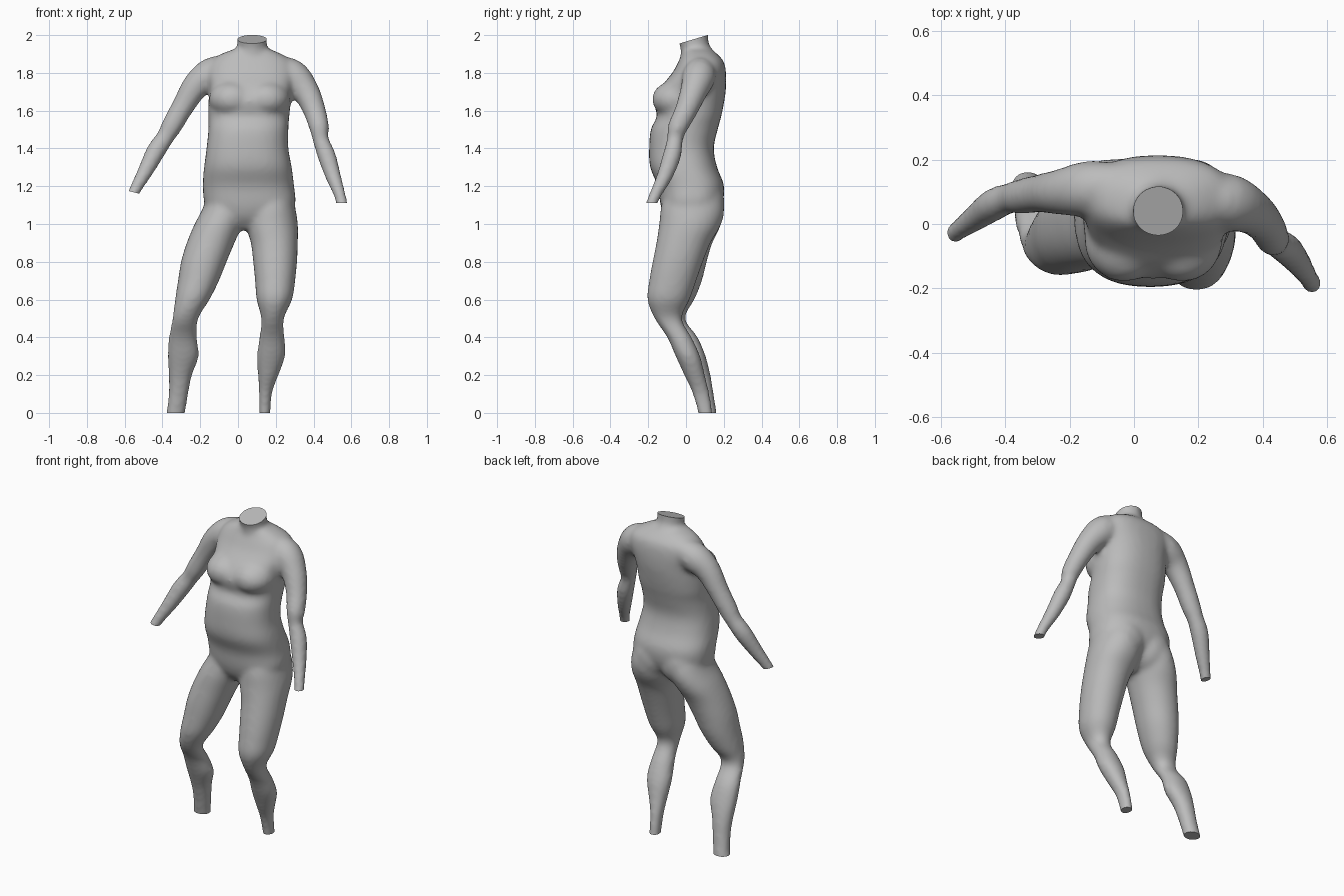
import bpy, bmesh, math
from mathutils import Vector

default_cube = bpy.data.objects.get("Cube")
if default_cube:
    bpy.data.objects.remove(default_cube, do_unlink=True)

SIDES = 32


def material(name, colour):
    mat = bpy.data.materials.new(name)
    mat.use_nodes = True
    mat.diffuse_color = colour
    mat.node_tree.nodes["Principled BSDF"].inputs["Base Color"].default_value = colour
    return mat


def flowing(rows, steps=4):
    """Add in-between rows along a smooth curve through the given rows."""
    result = []
    last = len(rows) - 1
    for i in range(last):
        nearby = [rows[min(max(k, 0), last)] for k in (i - 1, i, i + 1, i + 2)]
        for step in range(steps):
            t = step / steps
            result.append([b + t / 2 * (c - a + t * (2 * a - 5 * b + 4 * c - d
                                                     + t * (3 * (b - c) + d - a)))
                           for a, b, c, d in zip(*nearby)])
    result.append(list(rows[-1]))
    return result


def skin_rings(bm, rings):
    """Bridge successive rings of points into a closed tube."""
    loops = [[bm.verts.new(point) for point in ring] for ring in rings]
    for lower, upper in zip(loops, loops[1:]):
        for i in range(SIDES):
            j = (i + 1) % SIDES
            bm.faces.new((lower[i], lower[j], upper[j], upper[i]))
    bm.faces.new(list(reversed(loops[0])))
    bm.faces.new(loops[-1])


def rounded(angle, power):
    """Unit point on a superellipse."""
    c, s = math.cos(angle), math.sin(angle)
    return (math.copysign(abs(c) ** (2 / power), c),
            math.copysign(abs(s) ** (2 / power), s))


angles = [math.tau * i / SIDES for i in range(SIDES)]


def level_loft(bm, sections, power):
    """Loft level sections given as height, x range, y range."""
    rings = []
    for z, left, right, front, back in flowing(sections):
        ring = []
        for angle in angles:
            u, v = rounded(angle, power)
            ring.append(Vector(((left + right + u * (right - left)) / 2,
                                (front + back + v * (back - front)) / 2, z)))
        rings.append(ring)
    skin_rings(bm, rings)


def limb_loft(bm, path):
    """Loft round sections along a path of x, y, z, radius."""
    path = flowing(path)
    points = [Vector(p[:3]) for p in path]
    last = len(points) - 1
    rings = []
    for i, centre in enumerate(points):
        along = (points[min(i + 1, last)] - points[max(i - 1, 0)]).normalized()
        side = along.cross(Vector((0, 1, 0))).normalized()
        depth = along.cross(side)
        radius = path[i][3]
        rings.append([centre + radius * (side * math.cos(a) + depth * math.sin(a))
                      for a in angles])
    skin_rings(bm, rings)


def swelling(bm, centre, size):
    """Ellipsoid that adds a soft bulge."""
    made = bmesh.ops.create_uvsphere(bm, u_segments=SIDES, v_segments=16, radius=1)
    bmesh.ops.scale(bm, vec=size, verts=made["verts"])
    bmesh.ops.translate(bm, vec=centre, verts=made["verts"])


def cut_end(bm, centre, normal, reach):
    """Trim a limb end flat and cap it."""
    centre = Vector(centre)
    near = [v for v in bm.verts if (v.co - centre).length < reach]
    faces = {f for v in near for f in v.link_faces}
    edges = {e for f in faces for e in f.edges}
    verts = {v for f in faces for v in f.verts}
    bmesh.ops.bisect_plane(bm, geom=list(verts | edges | faces), plane_co=centre,
                           plane_no=normal, clear_outer=True)
    rim = [e for e in bm.edges if e.is_boundary]
    bmesh.ops.holes_fill(bm, edges=rim, sides=0)


# Section tables
torso = [(.97, -.02, .09, -.06, .07), (1.03, -.13, .23, -.11, .14),
         (1.1, -.175, .302, -.135, .19),
         (1.2, -.187, .297, -.15, .202), (1.3, -.18, .285, -.19, .165),
         (1.4, -.167, .267, -.195, .147), (1.5, -.157, .267, -.187, .168),
         (1.57, -.157, .272, -.155, .187), (1.65, -.157, .28, -.17, .203),
         (1.72, -.15, .29, -.137, .212), (1.8, -.16, .31, -.073, .212),
         (1.86, -.14, .29, -.04, .2), (1.9, -.09, .23, -.02, .165),
         (1.93, -.01, .16, -.01, .125), (1.95, .02, .13, 0, .1)]
neck = [(1.85, -.03, .18, -.03, .17), (1.91, -.01, .165, -.028, .15),
        (1.94, -.002, .152, -.03, .128), (1.97, -.004, .154, -.042, .118),
        (2.06, -.006, .157, -.045, .118)]
left_leg = [(-.05, .11, .17, .075, .15), (.1, .11, .18, .035, .125),
            (.2, .105, .215, -.01, .1), (.3, .1, .25, -.055, .075),
            (.4, .113, .247, -.1, .03), (.5, .123, .243, -.167, -.022),
            (.6, .098, .287, -.205, .02),
            (.7, .09, .303, -.195, .055), (.8, .08, .313, -.177, .09),
            (.9, .068, .317, -.157, .13), (1, .04, .317, -.142, .187),
            (1.1, .05, .3, -.13, .2), (1.25, .09, .26, -.08, .14)]
right_leg = [(-.05, -.387, -.287, .085, .17), (.1, -.367, -.263, .05, .147),
             (.2, -.367, -.243, .02, .13), (.3, -.373, -.207, -.02, .104),
             (.4, -.367, -.217, -.06, .062), (.5, -.347, -.21, -.125, -.005),
             (.6, -.333, -.15, -.157, .045),
             (.7, -.318, -.1, -.157, .085), (.8, -.302, -.06, -.152, .11),
             (.9, -.272, -.018, -.142, .14), (1, -.23, .025, -.132, .187),
             (1.1, -.18, .05, -.11, .2), (1.25, -.14, .03, -.08, .14)]
left_arm = [(.18, .08, 1.84, .06), (.285, .07, 1.785, .088), (.36, .04, 1.7, .072),
            (.405, 0, 1.6, .06), (.43, -.045, 1.51, .053), (.437, -.058, 1.45, .043),
            (.47, -.075, 1.36, .049), (.505, -.115, 1.25, .042),
            (.54, -.165, 1.15, .032), (.56, -.2, 1.06, .032)]
right_arm = [(-.04, .12, 1.83, .07), (-.14, .11, 1.795, .086),
             (-.22, .1, 1.735, .073), (-.29, .095, 1.625, .06),
             (-.35, .085, 1.52, .055), (-.385, .08, 1.46, .048),
             (-.435, .06, 1.385, .051), (-.49, .02, 1.28, .042),
             (-.545, -.02, 1.18, .032), (-.58, -.05, 1.1, .032)]

# Rough body from overlapping parts
bm = bmesh.new()
level_loft(bm, torso, 2.4)
level_loft(bm, neck, 2)
for leg in (left_leg, right_leg):
    level_loft(bm, leg, 2.1)
for arm in (left_arm, right_arm):
    limb_loft(bm, arm)
for side in (-1, 1):
    middle = .06 + side * .09
    swelling(bm, (middle, -.05, 1.66), (.125, .13, .1))    # chest
    swelling(bm, (middle, .08, 1.11), (.13, .125, .14))    # seat
bmesh.ops.recalc_face_normals(bm, faces=bm.faces)
mesh = bpy.data.meshes.new("body")
bm.to_mesh(mesh)
bm.free()
body = bpy.data.objects.new("body", mesh)
bpy.context.collection.objects.link(body)

# Fuse and soften into one skin
fuse = body.modifiers.new("fuse", "REMESH")
fuse.mode = "VOXEL"
fuse.voxel_size = .013
soften = body.modifiers.new("soften", "SMOOTH")
soften.factor = .5
soften.iterations = 12
graph = bpy.context.evaluated_depsgraph_get()
skin = bpy.data.meshes.new_from_object(body.evaluated_get(graph))
body.modifiers.clear()
body.data = skin

# Flat ends at neck, wrists and ankles
bm = bmesh.new()
bm.from_mesh(skin)
down = Vector((0, 0, -1))
cut_end(bm, (.075, .04, 1.978), Vector((0, -.3, 1)), .16)
cut_end(bm, (.545, -.18, 1.11), down, .12)
cut_end(bm, (-.55, -.025, 1.167), Vector((-.25, 0, -1)), .12)
cut_end(bm, (.14, .11, 0), down, .15)
cut_end(bm, (-.335, .12, 0), down, .15)
bmesh.ops.recalc_face_normals(bm, faces=bm.faces)
bm.to_mesh(skin)
bm.free()

skin.materials.clear()
skin.materials.append(material("plain grey", (.5, .5, .5, 1)))
bpy.ops.object.select_all(action="DESELECT")
body.select_set(True)
bpy.context.view_layer.objects.active = body
bpy.ops.object.shade_smooth_by_angle(angle=math.radians(40))
